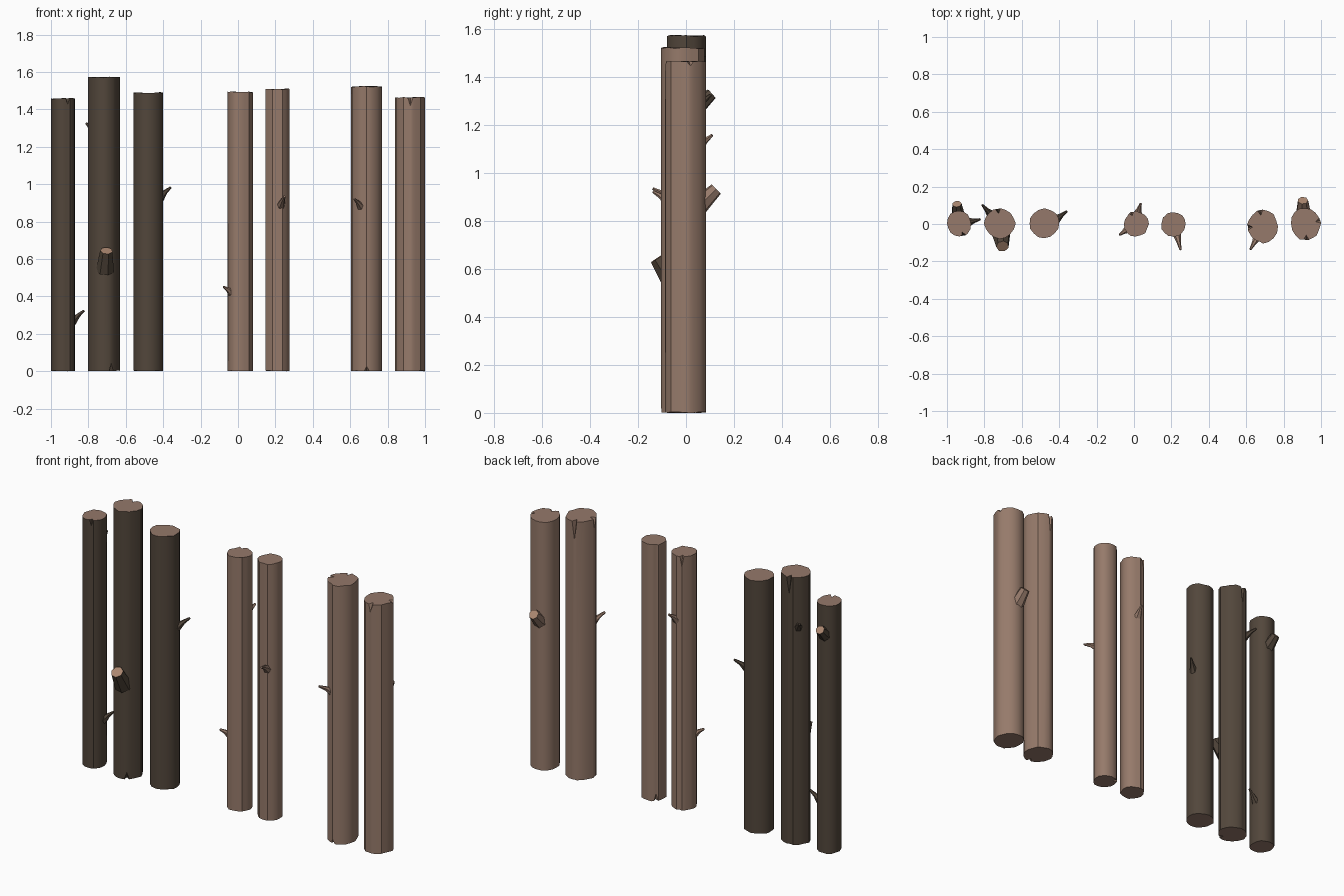
import bpy, bmesh, math, random
from mathutils import Vector

if "Cube" in bpy.data.objects:
    bpy.data.objects.remove(bpy.data.objects["Cube"])

random.seed(4)

def material(name, rgb):
    m = bpy.data.materials.new(name)
    m.diffuse_color = (*rgb, 1)
    m.use_nodes = True
    m.node_tree.nodes["Principled BSDF"].inputs["Base Color"].default_value = m.diffuse_color
    return m

DARK = material("dark_bark", (0.085, 0.062, 0.044))
LIGHT = material("light_bark", (0.305, 0.195, 0.145))
WOOD = material("cut_wood", (0.30, 0.19, 0.145))
CORE = material("branch_core", (0.40, 0.24, 0.16))

def finish(bm, name, mats, angle=35):
    bmesh.ops.recalc_face_normals(bm, faces=bm.faces)
    me = bpy.data.meshes.new(name)
    bm.to_mesh(me)
    bm.free()
    ob = bpy.data.objects.new(name, me)
    bpy.context.collection.objects.link(ob)
    for m in mats:
        me.materials.append(m)
    bpy.ops.object.select_all(action='DESELECT')
    ob.select_set(True)
    bpy.context.view_layer.objects.active = ob
    bpy.ops.object.shade_smooth_by_angle(angle=math.radians(angle))
    return ob

def remap(vals, lo, hi):
    a, b = min(vals), max(vals)
    return [lo + (v - a) / (b - a) * (hi - lo) for v in vals]

# Upright log with an uneven outline; splits = (angle, depth, at_top) V-shaped cracks at the ends
def log(name, x0, x1, y0, y1, h, bark, splits=()):
    n = 16
    centres = [math.radians(s[0]) % math.tau for s in splits]
    cols = []
    for i in range(n):
        a = i * math.tau / n
        if all(abs((a - c + math.pi) % math.tau - math.pi) > 0.24 for c in centres):
            cols.append((a, None))
    for c, s in zip(centres, splits):
        cols += [((c - 0.17) % math.tau, None), (c, s), ((c + 0.17) % math.tau, None)]
    cols.sort(key=lambda t: t[0])
    rad = [random.uniform(0.94, 1.03) for _ in cols]
    xs = remap([r * math.cos(a) for r, (a, _) in zip(rad, cols)], x0, x1)
    ys = remap([r * math.sin(a) for r, (a, _) in zip(rad, cols)], y0, y1)
    cx, cy = (x0 + x1) / 2, (y0 + y1) / 2
    bm = bmesh.new()
    side = {True: [], False: []}   # wall vertices at top / bottom
    rim = {True: [], False: []}    # end cap vertices
    for x, y, (a, s) in zip(xs, ys, cols):
        for top in (True, False):
            z = h - random.uniform(0, 0.006) if top else random.uniform(0, 0.004)
            if s and s[2] == top:
                side[top].append(bm.verts.new((x, y, z - s[1] if top else z + s[1])))
                rim[top].append(bm.verts.new((cx + (x - cx) * 0.68, cy + (y - cy) * 0.68, z)))
            else:
                v = bm.verts.new((x, y, z))
                side[top].append(v)
                rim[top].append(v)
    k = len(cols)
    for i in range(k):
        j = (i + 1) % k
        bm.faces.new((side[False][i], side[False][j], side[True][j], side[True][i]))
        for top in (True, False):
            if side[top][i] is not rim[top][i]:
                for o in ((i - 1) % k, j):
                    bm.faces.new((side[top][o], side[top][i], rim[top][i]))
    for top in (True, False):
        bm.faces.new(rim[top]).material_index = 1
    finish(bm, name, [bark, WOOD])

# Tapered branch lofted along a path of (point, radius)
def branch(name, path, bark, sides, tip, angle=35):
    bm = bmesh.new()
    pts = [Vector(p) for p, _ in path]
    rings = []
    for i, (_, r) in enumerate(path):
        d = (pts[min(i + 1, len(pts) - 1)] - pts[max(i - 1, 0)]).normalized()
        u = d.cross(Vector((0, 0, 1))).normalized()
        w = u.cross(d)
        rings.append([bm.verts.new(pts[i] + r * (math.cos(t) * u + math.sin(t) * w))
                      for t in (math.tau * s / sides for s in range(sides))])
    for a, b in zip(rings, rings[1:]):
        for s in range(sides):
            q = (s + 1) % sides
            bm.faces.new((a[s], a[q], b[q], b[s]))
    bm.faces.new(rings[0])
    bm.faces.new(rings[-1]).material_index = 1
    finish(bm, name, [bark, tip], angle)

# Logs: bounds, height, bark, end cracks
LOGS = [
    (-1.0, -0.872, -0.066, 0.07, 1.462, DARK, [(-68, 0.03, True)]),
    (-0.803, -0.632, -0.08, 0.084, 1.575, DARK, [(97, 0.10, True), (-60, 0.04, False)]),
    (-0.558, -0.40, -0.076, 0.084, 1.493, DARK, []),
    (-0.055, 0.08, -0.066, 0.07, 1.497, LIGHT, [(115, 0.06, True)]),
    (0.146, 0.275, -0.066, 0.062, 1.512, LIGHT, [(135, 0.04, False)]),
    (0.605, 0.77, -0.104, 0.077, 1.525, LIGHT,
     [(100, 0.11, True), (184, 0.06, True), (-90, 0.025, False)]),
    (0.84, 1.0, -0.087, 0.084, 1.467, LIGHT, [(-87, 0.045, True), (12, 0.02, True)]),
]
for i, args in enumerate(LOGS):
    log(f"log_{i + 1}", *args)

# Thick sawn-off branch stubs: base, base radius, cut end, end radius
STUBS = [
    ((-0.94, 0.04, 1.27), 0.038, (-0.947, 0.107, 1.33), 0.025, DARK),
    ((-0.71, -0.05, 0.54), 0.05, (-0.703, -0.119, 0.645), 0.034, DARK),
    ((0.905, 0.05, 0.86), 0.042, (0.903, 0.126, 0.933), 0.028, LIGHT),
]
for i, (b, rb, e, re, m) in enumerate(STUBS):
    branch(f"branch_stub_{i + 1}", [(b, rb), (e, re)], m, 7, CORE, 30)

# Thin twigs: root inside the log and tip, bending upward between
TWIGS = [
    ((-0.885, 0.01, 0.265), (-0.823, 0.025, 0.325), DARK),
    ((-0.765, 0.05, 1.275), (-0.811, 0.102, 1.325), DARK),
    ((-0.415, 0.025, 0.93), (-0.36, 0.068, 0.983), DARK),
    ((-0.03, -0.025, 0.415), (-0.078, -0.058, 0.452), LIGHT),
    ((0.02, 0.055, 1.11), (0.036, 0.11, 1.158), LIGHT),
    ((0.228, -0.05, 0.885), (0.249, -0.138, 0.935), LIGHT),
    ((0.66, -0.07, 0.875), (0.622, -0.136, 0.922), LIGHT),
]
for i, (a, b, m) in enumerate(TWIGS):
    mid = Vector(a).lerp(Vector(b), 0.5) + Vector((0, 0, 0.004))
    branch(f"twig_{i + 1}", [(a, 0.024), (mid, 0.012), (b, 0.006)], m, 6, m)
